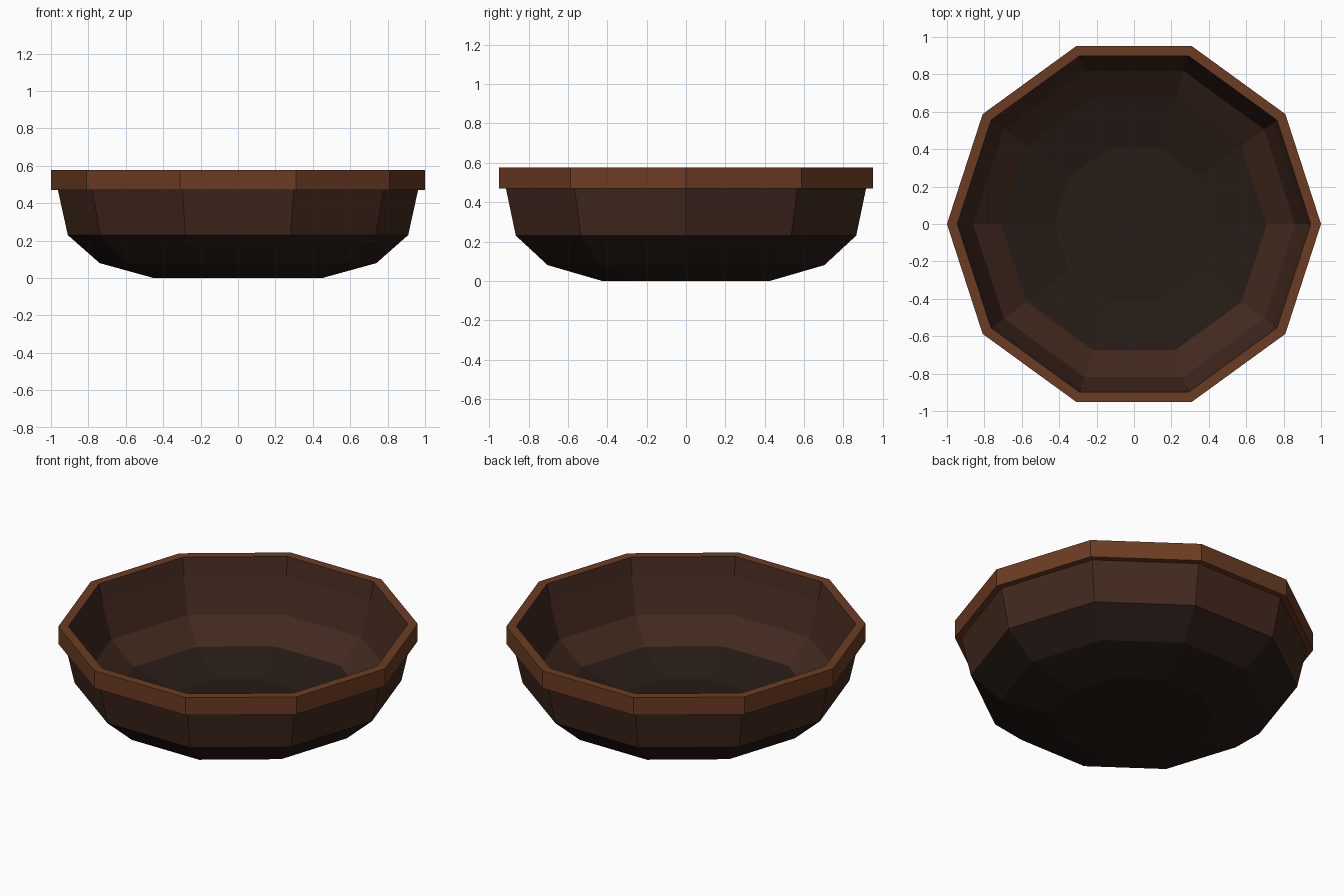
import bpy, bmesh, math

if "Cube" in bpy.data.objects:
    bpy.data.objects.remove(bpy.data.objects["Cube"])

SIDES = 10


def material(name, color):
    m = bpy.data.materials.new(name)
    m.diffuse_color = (*color, 1)
    m.use_nodes = True
    m.node_tree.nodes["Principled BSDF"].inputs["Base Color"].default_value = m.diffuse_color
    return m


def lathe(name, profile, mats, bands, closed=False):
    """Revolve (radius, z) points in ten flat sides; bands give material slots."""
    bm = bmesh.new()
    rings = [[bm.verts.new((r * math.cos(2 * math.pi * i / SIDES),
                            r * math.sin(2 * math.pi * i / SIDES), z))
              for i in range(SIDES)] for r, z in profile]
    pairs = list(zip(rings, rings[1:]))
    if closed:
        pairs.append((rings[-1], rings[0]))
    for (a, b), slot in zip(pairs, bands):
        for i in range(SIDES):
            j = (i + 1) % SIDES
            bm.faces.new((a[i], a[j], b[j], b[i])).material_index = slot
    if not closed:
        bm.faces.new(rings[0][::-1]).material_index = bands[0]
        bm.faces.new(rings[-1]).material_index = bands[-1]
    bmesh.ops.recalc_face_normals(bm, faces=bm.faces)
    me = bpy.data.meshes.new(name)
    bm.to_mesh(me)
    bm.free()
    for m in mats:
        me.materials.append(m)
    ob = bpy.data.objects.new(name, me)
    bpy.context.collection.objects.link(ob)
    return ob


rim_brown = material("rim_brown", (0.15, 0.045, 0.016))
wall_brown = material("wall_brown", (0.055, 0.022, 0.013))
dark_brown = material("dark_brown", (0.02, 0.011, 0.008))

# Bowl shell: up the outside, across under the rim, down the inside
lathe("bowl_body",
      [(0.45, 0), (0.74, 0.08), (0.91, 0.23), (0.965, 0.48),
       (0.925, 0.48), (0.86, 0.26), (0.71, 0.13), (0.43, 0.055)],
      [wall_brown, dark_brown], [1, 1, 0, 0, 0, 0, 1])

# Overhanging rim band
lathe("bowl_rim",
      [(0.96, 0.47), (1.0, 0.47), (1.0, 0.577), (0.945, 0.577), (0.92, 0.47)],
      [rim_brown, wall_brown], [0, 0, 0, 1, 0], closed=True)
